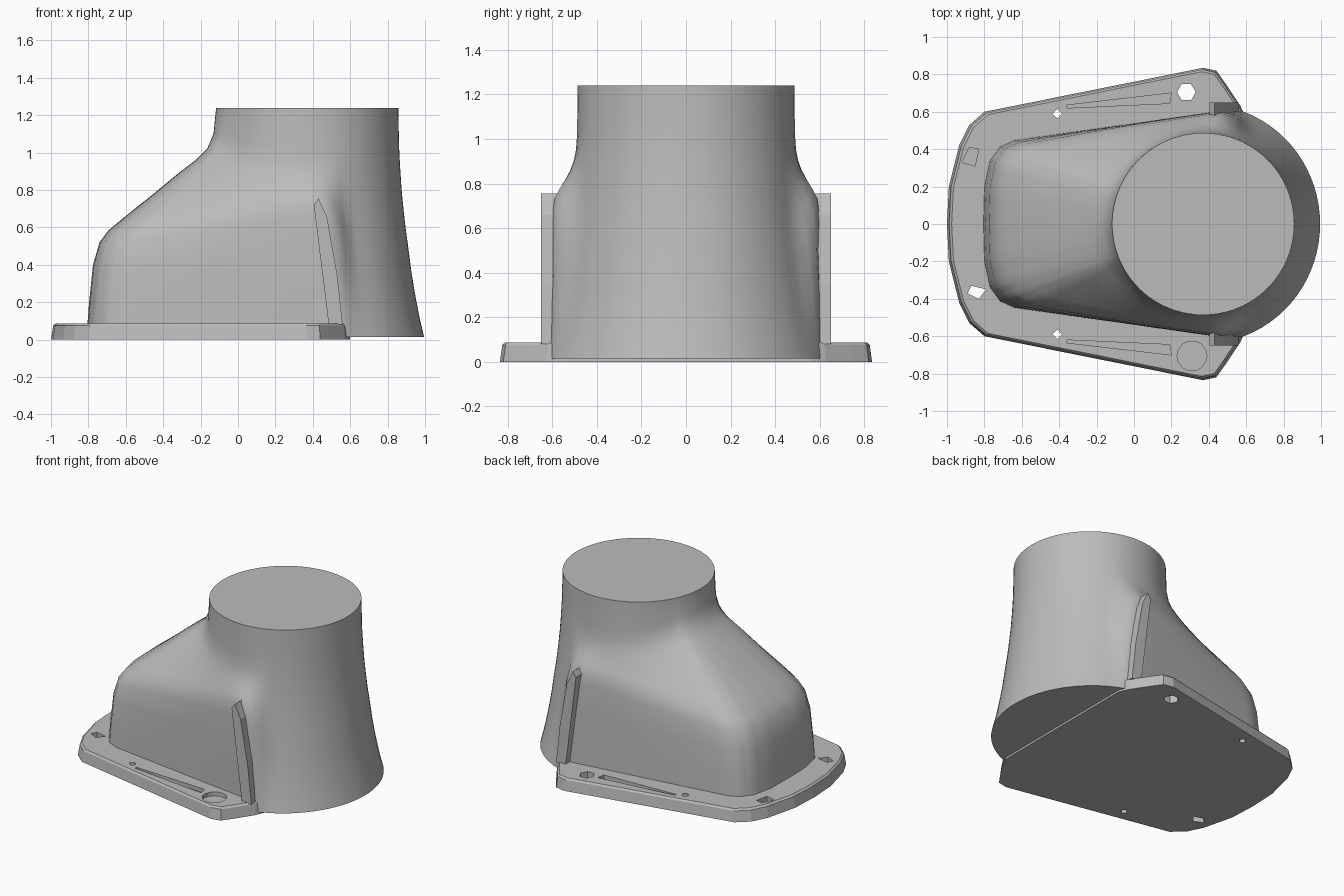
import bpy, bmesh, math
from mathutils import Vector

cube = bpy.data.objects.get("Cube")
if cube:
    bpy.data.objects.remove(cube)

grey = bpy.data.materials.new("matte grey")
grey.use_nodes = True
grey.diffuse_color = (0.5, 0.5, 0.5, 1)
grey.node_tree.nodes["Principled BSDF"].inputs["Base Color"].default_value = (0.5, 0.5, 0.5, 1)


def loft(name, rings, smooth=None):
    """Skin a stack of closed rings and cap both ends."""
    bm = bmesh.new()
    rows = [[bm.verts.new(p) for p in ring] for ring in rings]
    count = len(rows[0])
    for low, high in zip(rows, rows[1:]):
        for i in range(count):
            j = (i + 1) % count
            bm.faces.new((low[i], low[j], high[j], high[i]))
    bm.faces.new(rows[0])
    bm.faces.new(rows[-1])
    bmesh.ops.recalc_face_normals(bm, faces=bm.faces)
    mesh = bpy.data.meshes.new(name)
    bm.to_mesh(mesh)
    bm.free()
    mesh.materials.append(grey)
    obj = bpy.data.objects.new(name, mesh)
    bpy.context.collection.objects.link(obj)
    if smooth:
        bpy.ops.object.select_all(action='DESELECT')
        obj.select_set(True)
        bpy.context.view_layer.objects.active = obj
        bpy.ops.object.shade_smooth_by_angle(angle=math.radians(smooth))
    return obj


def mirrored(half):
    """Close a half outline that starts and ends on the centre line."""
    return half + [Vector((p.x, -p.y)) for p in reversed(half) if p.y > 1e-4]


def mix(a, b, t):
    return a + (b - a) * t


def ramp(value, start, end):
    t = min(max((value - start) / (end - start), 0), 1)
    return t * t * (3 - 2 * t)


# Body footprint: blunt nose, flat tapering sides, rounded back
CENTRE = Vector((0.37, 0))
NECK_RADIUS = 0.487
corners = [Vector(p) for p in ((-.81, 0), (-.805, .2), (-.775, .34),
                               (-.72, .415), (-.64, .45), (.54, .615))]
half = []
for a, b in zip(corners, corners[1:]):
    steps = 16 if b == corners[-1] else 3
    half += [a.lerp(b, i / steps) for i in range(steps)]
for i in range(17):
    angle = math.radians(74) * (1 - i / 16)
    half.append(CENTRE + Vector((.625 * math.cos(angle), .64 * math.sin(angle))))
foot = mirrored(half)

# Wall profiles: (share of the way in to the neck, height)
front_wall = ((0, .015), (.02, .2), (.05, .4), (.1, .52), (.17, .585), (.3, .66),
              (.5, .77), (.7, .885), (.85, .965), (.93, 1.02), (.98, 1.1), (1, 1.24))
side_wall = ((0, .015), (0, .25), (0, .45), (.02, .66), (.1, .74), (.3, .785),
             (.5, .82), (.7, .86), (.85, .905), (.93, .95), (.98, 1.02), (1, 1.24))
back_wall = ((0, .015), (.18, .12), (.36, .25), (.5, .37), (.62, .5), (.72, .6),
             (.8, .7), (.87, .8), (.92, .9), (.96, 1), (.98, 1.1), (1, 1.24))

rings = []
for front, side, back in zip(front_wall, side_wall, back_wall):
    ring = []
    for p in foot:
        to_front = min(max((.4 - p.x) / 1.1, 0), 1)
        to_back = ramp(p.x, .44, .68)
        inward, z = (mix(mix(s, f, to_front), b, to_back)
                     for f, s, b in zip(front, side, back))
        neck = CENTRE + (p - CENTRE).normalized() * NECK_RADIUS
        q = p.lerp(neck, inward)
        ring.append((q.x, q.y, z))
    rings.append(ring)
loft("shroud_body", rings, smooth=40)

# Base flange with a slightly drafted edge
flange_half = [Vector(p) for p in ((-1, 0), (-.99, .2), (-.935, .42), (-.88, .53),
                                   (-.8, .6), (.37, .835), (.44, .82), (.49, .75),
                                   (.57, .63), (.6, .56), (.6, 0))]
outline = mirrored(flange_half)
flange = loft("base_flange", [[(p.x * s, p.y * s, z) for p in outline]
                              for z, s in ((0, 1), (.075, .988), (.087, .975))])


# Cut-outs in the flange
def cutter(name, points, bottom, top=.2):
    obj = loft(name, [[(x, y, z) for x, y in points] for z in (bottom, top)])
    obj.hide_render = True
    obj.hide_set(True)
    obj.display_type = 'WIRE'
    mod = flange.modifiers.new(name, 'BOOLEAN')
    mod.operation = 'DIFFERENCE'
    mod.solver = 'EXACT'
    mod.object = obj


def disc(x, y, radius, sides):
    return [(x + radius * math.cos(math.tau * i / sides),
             y + radius * math.sin(math.tau * i / sides)) for i in range(sides)]


for side, label in ((1, "left"), (-1, "right")):
    cutter(label + "_small_hole", disc(-.41, .59 * side, .025, 4), -.1)
    cutter(label + "_groove", [(-.36, .62 * side), (.19, .645 * side),
                               (.2, .7 * side), (-.36, .635 * side)], .06)
cutter("left_nose_pocket", [(-.92, .33), (-.85, .31), (-.83, .4), (-.88, .41)], .02)
cutter("right_nose_hole", [(-.89, -.37), (-.83, -.4), (-.79, -.35), (-.87, -.33)], -.1)
cutter("left_rear_hole", disc(.28, .705, .05, 6), -.1)
cutter("right_rear_pocket", disc(.31, -.705, .08, 14), .06)

# Upright rib at the rear edge of each side panel
rib_outline = ((.485, .08), (.56, .08), (.53, .35), (.475, .66), (.43, .755), (.405, .72))
for side, label in ((1, "left"), (-1, "right")):
    loft(label + "_side_rib", [[(x, y * side, z) for x, z in rib_outline]
                               for y in (.56, .65)])
